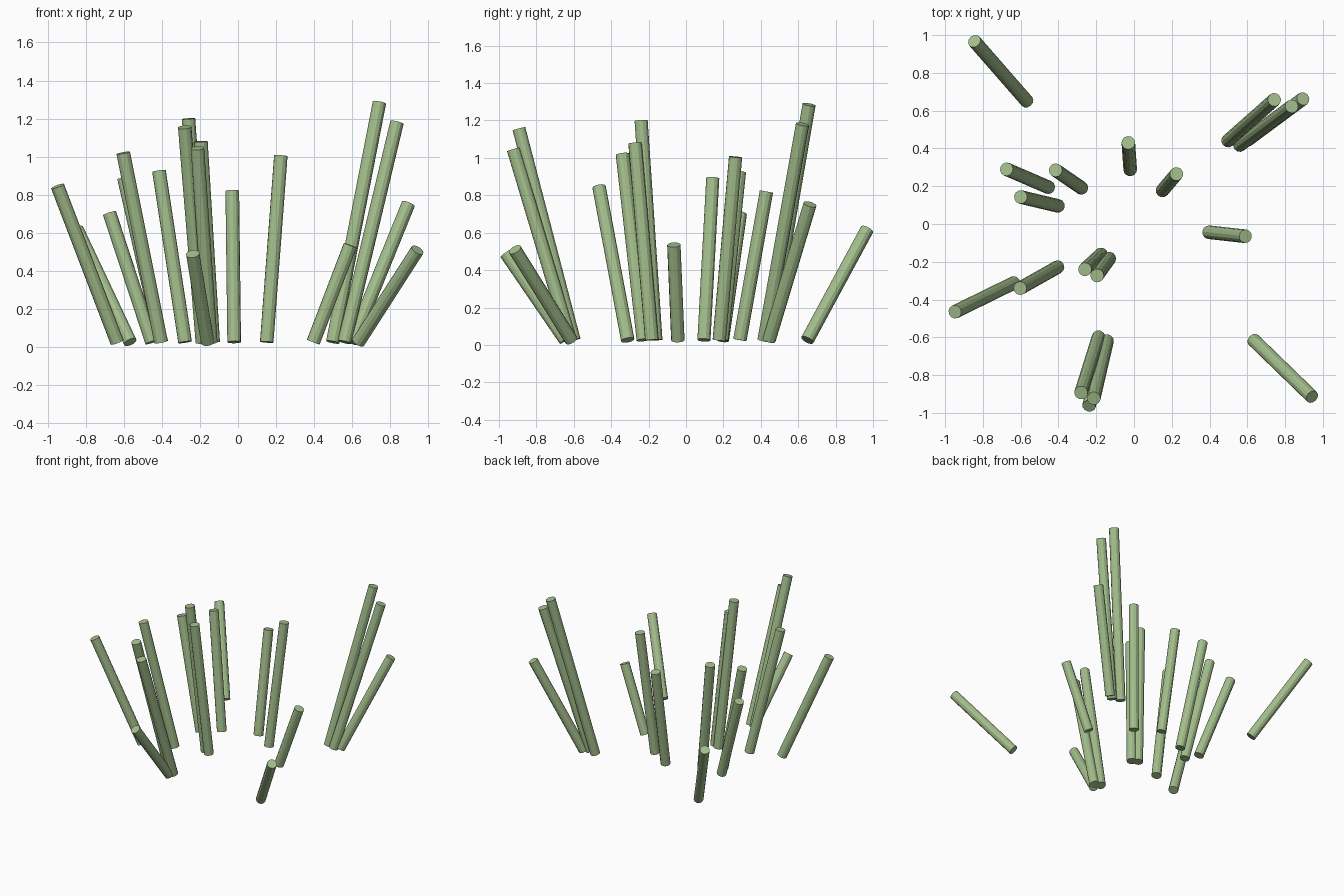
import bpy
from mathutils import Vector

green = bpy.data.materials.new("soft green")
green.diffuse_color = (0.366, 0.515, 0.262, 1)

RADIUS = 0.036
BASE_Z = 0.026
SPREAD = 0.67  # every stalk leans radially: base xy = top xy * SPREAD

# Centres of the stalk tops
tops = [
    (-0.845, 0.968, 0.617), (-0.675, 0.29, 0.703), (-0.60, 0.143, 0.89),
    (-0.415, 0.285, 0.925), (-0.03, 0.43, 0.82), (0.225, 0.265, 1.005),
    (0.743, 0.658, 1.285), (0.895, 0.663, 0.752), (0.835, 0.623, 1.18),
    (0.59, -0.065, 0.535), (0.943, -0.915, 0.51), (-0.948, -0.465, 0.845),
    (-0.603, -0.34, 1.02), (-0.26, -0.24, 1.20), (-0.195, -0.273, 1.08),
    (-0.28, -0.893, 1.155), (-0.213, -0.923, 1.045), (-0.238, -0.963, 0.49),
]


def stalk(name, base, top):
    axis = top - base
    bpy.ops.mesh.primitive_cylinder_add(
        vertices=12, radius=RADIUS, depth=axis.length,
        location=(base + top) / 2,
        rotation=axis.to_track_quat('Z', 'Y').to_euler())
    ob = bpy.context.object
    ob.name = name
    ob.data.materials.append(green)


# Cluster of leaning stalks
for i, (x, y, z) in enumerate(tops, 1):
    stalk(f"stalk_{i:02d}", Vector((x * SPREAD, y * SPREAD, BASE_Z)), Vector((x, y, z)))
